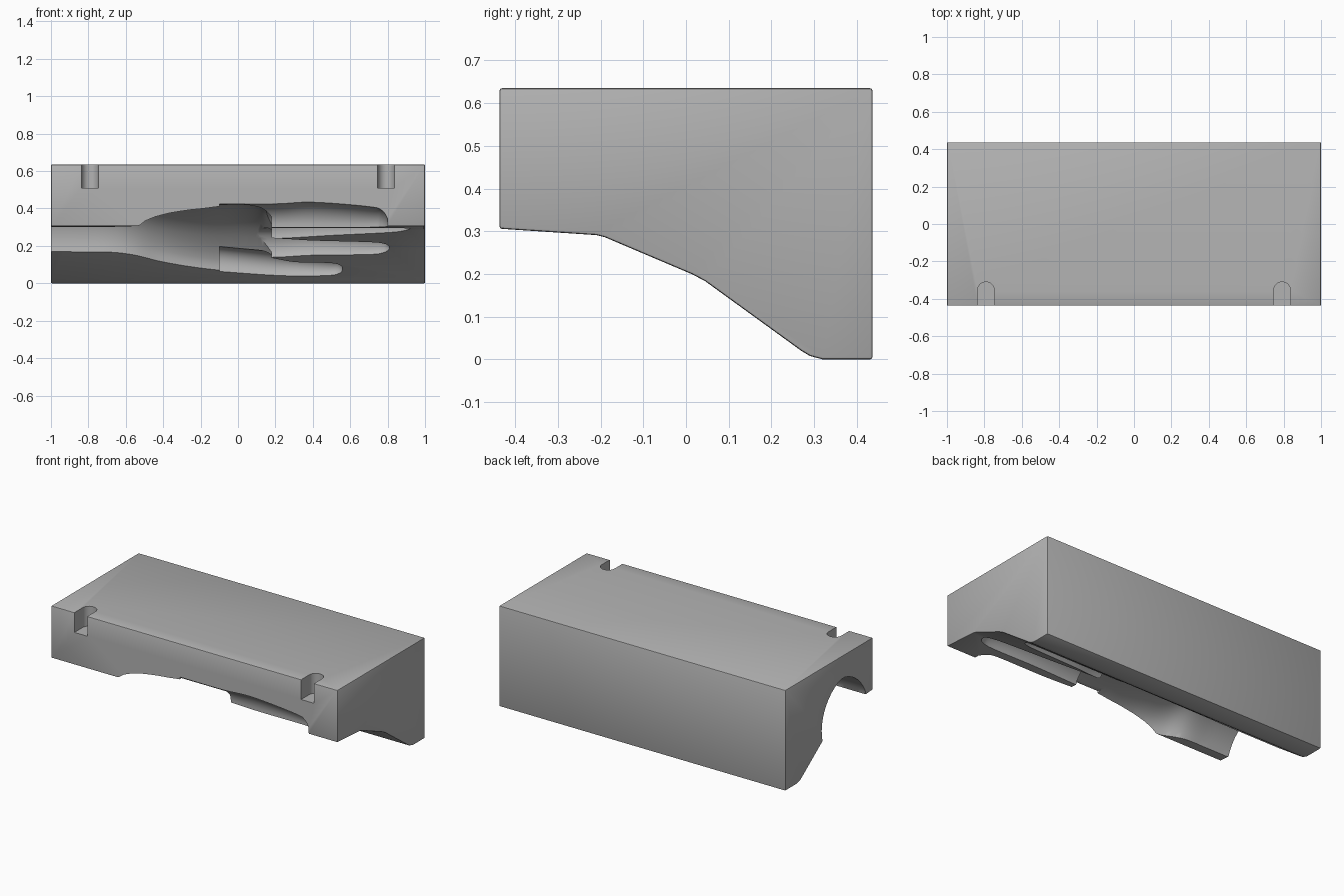
import bpy, bmesh, math
from mathutils import Vector

if "Cube" in bpy.data.objects:
    bpy.data.objects.remove(bpy.data.objects["Cube"], do_unlink=True)

grey = bpy.data.materials.new("plain grey")
grey.use_nodes = True
grey.diffuse_color = (0.45, 0.45, 0.45, 1)
grey.node_tree.nodes["Principled BSDF"].inputs["Base Color"].default_value = (0.45, 0.45, 0.45, 1)

# Underside of the block as (y, z), front to back
UNDERSIDE = [(-0.437, 0.306), (-0.21, 0.291), (-0.19, 0.286), (0.015, 0.199), (0.045, 0.183),
             (0.27, 0.02), (0.29, 0.008), (0.32, 0.0), (0.437, 0.0)]
TOP = 0.635


def surface(y):
    """Height of the underside at y, extended past the front."""
    for (y0, z0), (y1, z1) in zip(UNDERSIDE, UNDERSIDE[1:]):
        if y <= y1:
            return z0 + (z1 - z0) * (y - y0) / (y1 - y0)
    return 0.0


def loft(name, rings):
    """Closed solid through a list of equal-sized rings of points."""
    bm = bmesh.new()
    rows = [[bm.verts.new(p) for p in ring] for ring in rings]
    n = len(rows[0])
    for a, b in zip(rows, rows[1:]):
        for i in range(n):
            j = (i + 1) % n
            bm.faces.new((a[i], a[j], b[j], b[i]))
    bm.faces.new(rows[0])
    bm.faces.new(rows[-1])
    bmesh.ops.recalc_face_normals(bm, faces=bm.faces)
    mesh = bpy.data.meshes.new(name)
    bm.to_mesh(mesh)
    bm.free()
    mesh.materials.append(grey)
    obj = bpy.data.objects.new(name, mesh)
    bpy.context.collection.objects.link(obj)
    return obj


def spline(a, b, c, d, t):
    return 0.5 * (2*b + (c - a)*t + (2*a - 5*b + 4*c - d)*t*t + (3*b - a - 3*c + d)*t**3)


def ring(x, front, back, depth, count=40):
    """Oval section straddling the underside between two y limits."""
    normal = Vector((surface(front) - surface(back), back - front)).normalized()
    points = []
    for i in range(count):
        a = 2 * math.pi * i / count
        y = (front + back) / 2 + (back - front) / 2 * math.cos(a)
        off = normal * depth * math.sin(a)
        points.append((x, y + off.x, surface(y) + off.y))
    return points


def impression(name, stations, steps=7):
    """Smooth cutter through stations of (x, front y, back y, depth)."""
    s = [stations[0]] + stations + [stations[-1]]
    rings = []
    for k in range(1, len(s) - 2):
        for i in range(steps):
            rings.append(ring(*[spline(*v, i / steps) for v in zip(*s[k - 1:k + 3])]))
    rings.append(ring(*stations[-1]))
    return loft(name, rings)


def apply(obj, mod):
    bpy.context.view_layer.objects.active = obj
    bpy.ops.object.modifier_apply(modifier=mod.name)


# Block: side profile extruded along x with small softened edges
profile = UNDERSIDE + [(0.437, TOP), (-0.437, TOP)]
block = loft("mold_block", [[(x, y, z) for y, z in profile] for x in (-1, 1)])
bevel = block.modifiers.new("soft_edges", "BEVEL")
bevel.width = 0.006
bevel.segments = 2
bevel.limit_method = "ANGLE"
bevel.angle_limit = math.radians(50)
apply(block, bevel)

# Forearm, palm and four fingers
cutters = [
    impression("forearm_and_palm", [
        (-1.1, -0.37, 0.065, 0.22), (-0.85, -0.37, 0.065, 0.22), (-0.68, -0.375, 0.068, 0.21),
        (-0.55, -0.43, 0.09, 0.19), (-0.4, -0.48, 0.14, 0.165), (-0.2, -0.55, 0.185, 0.15),
        (0, -0.62, 0.21, 0.15), (0.12, -0.6, 0.2, 0.125), (0.18, -0.5, 0.14, 0.07)]),
    impression("index_finger", [
        (-0.1, -0.62, -0.31, 0.12), (0.2, -0.6, -0.33, 0.12), (0.4, -0.6, -0.34, 0.13),
        (0.7, -0.58, -0.34, 0.105), (0.77, -0.56, -0.36, 0.085), (0.8, -0.5, -0.4, 0.04)]),
    impression("middle_finger", [
        (-0.1, -0.3, -0.07, 0.1), (0.2, -0.29, -0.08, 0.1), (0.5, -0.28, -0.12, 0.09),
        (0.8, -0.28, -0.155, 0.07), (0.89, -0.26, -0.18, 0.045), (0.92, -0.23, -0.21, 0.01)]),
    impression("ring_finger", [
        (-0.1, -0.08, 0.11, 0.1), (0.2, -0.08, 0.105, 0.1), (0.4, -0.055, 0.09, 0.09),
        (0.7, -0.035, 0.085, 0.07), (0.78, -0.015, 0.07, 0.05), (0.81, 0.02, 0.045, 0.01)]),
    impression("little_finger", [
        (-0.1, 0.08, 0.21, 0.09), (0.15, 0.105, 0.235, 0.08), (0.3, 0.14, 0.243, 0.07),
        (0.48, 0.147, 0.24, 0.055), (0.54, 0.16, 0.225, 0.04), (0.56, 0.185, 0.2, 0.01)]),
]

# Two round-ended slots in the upper front edge
for side in (-1, 1):
    outline = [(-0.045, -0.5), (0.045, -0.5)]
    outline += [(0.045 * math.cos(math.pi * i / 16), -0.355 + 0.045 * math.sin(math.pi * i / 16))
                for i in range(17)]
    cutters.append(loft("slot", [[(side * 0.792 + x, y, z) for x, y in outline] for z in (0.51, 0.7)]))

for cutter in cutters:
    cutter.hide_render = True
    cut = block.modifiers.new("cut", "BOOLEAN")
    cut.operation = "DIFFERENCE"
    cut.solver = "EXACT"
    cut.object = cutter
    apply(block, cut)
    bpy.data.objects.remove(cutter, do_unlink=True)

bpy.ops.object.select_all(action="DESELECT")
block.select_set(True)
bpy.context.view_layer.objects.active = block
bpy.ops.object.shade_smooth_by_angle(angle=math.radians(30))
